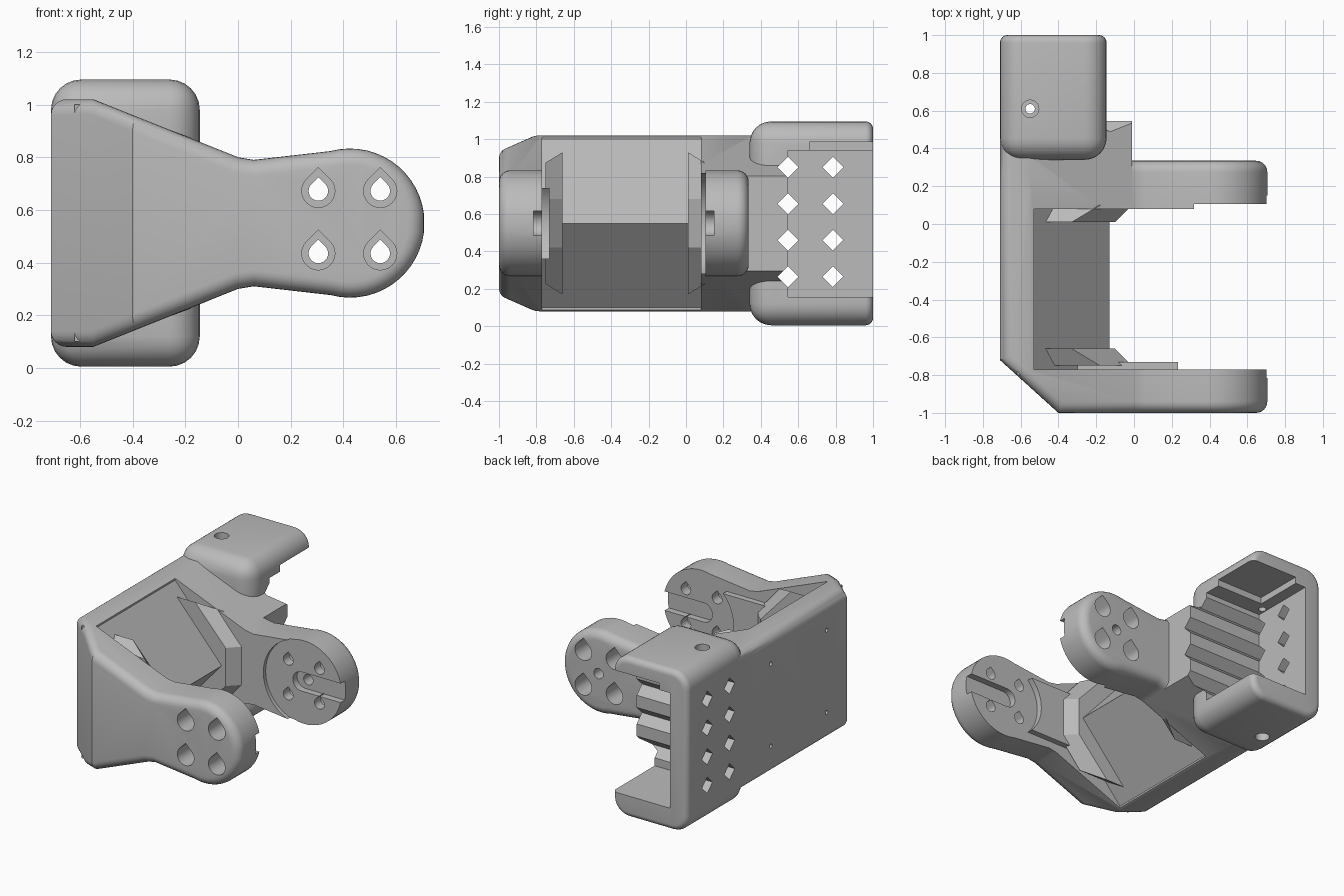
import bpy, bmesh
from math import pi, sin, cos, radians
from mathutils import Vector

cube = bpy.data.objects.get("Cube")
if cube:
    bpy.data.objects.remove(cube, do_unlink=True)

MID = 0.55            # height of the symmetry plane
HUB = (0.425, MID)    # centre of the round arm ends

grey = bpy.data.materials.new("plain grey")
grey.use_nodes = True
grey.diffuse_color = (0.5, 0.5, 0.5, 1)
grey.node_tree.nodes["Principled BSDF"].inputs["Base Color"].default_value = (0.5, 0.5, 0.5, 1)


def to_object(bm, name):
    bmesh.ops.recalc_face_normals(bm, faces=bm.faces)
    mesh = bpy.data.meshes.new(name)
    bm.to_mesh(mesh)
    bm.free()
    ob = bpy.data.objects.new(name, mesh)
    bpy.context.collection.objects.link(ob)
    return ob


def prism_bm(points, y0, y1, far_points=None):
    """Extrude an x-z outline along y, or loft it to a second outline."""
    bm = bmesh.new()
    a = [bm.verts.new((x, y0, z)) for x, z in points]
    b = [bm.verts.new((x, y1, z)) for x, z in far_points or points]
    bm.faces.new(a)
    bm.faces.new(b[::-1])
    for i in range(len(a)):
        j = (i + 1) % len(a)
        bm.faces.new((a[i], b[i], b[j], a[j]))
    bmesh.ops.recalc_face_normals(bm, faces=bm.faces)
    return bm


def prism(name, *args):
    return to_object(prism_bm(*args), name)


def round_edges(bm, radius, rule):
    edges = [e for e in bm.edges if e.calc_face_angle(0) > 1 and rule(e)]
    bmesh.ops.bevel(bm, geom=edges, offset=radius, segments=6, profile=0.5,
                    affect='EDGES', clamp_overlap=False)


def box_bm(lo, hi):
    x0, z0, x1, z1 = lo[0], lo[2], hi[0], hi[2]
    return prism_bm([(x0, z0), (x1, z0), (x1, z1), (x0, z1)], lo[1], hi[1])


def box(name, lo, hi):
    return to_object(box_bm(lo, hi), name)


def rod(name, start, end, radius, sides=32):
    start, end = Vector(start), Vector(end)
    axis = end - start
    bpy.ops.mesh.primitive_cylinder_add(vertices=sides, radius=radius, depth=axis.length,
                                        location=(start + end) / 2)
    ob = bpy.context.object
    ob.name = name
    if abs(axis.x) > 0:
        ob.rotation_euler = (0, pi / 2, 0)
    elif abs(axis.y) > 0:
        ob.rotation_euler = (pi / 2, 0, 0)
    return ob


def mirrored(upper):
    """Complete an outline from its upper half."""
    return upper + [(x, 2 * MID - z) for x, z in reversed(upper)]


def teardrop(x, z, r):
    ring = [radians(45 - 15 * i) for i in range(19)]
    return [(x, z + r * 1.414)] + [(x + r * cos(t), z + r * sin(t)) for t in ring]


# Side outline: wide wall, tapering to a neck, then a round end
taper = [(-0.71, 1.02), (-0.55, 1.02)]
arc = [(HUB[0] + 0.283 * cos(radians(t)), MID + 0.283 * sin(radians(t)))
       for t in range(105, 0, -7)]
outline = mirrored(taper + [(0.0, 0.80), (0.06, 0.79)] + arc)

# Main body with a chamfered front corner and rounded rim
bm = prism_bm(outline, -1.0, 0.335)
cut = bmesh.ops.bisect_plane(bm, geom=bm.verts[:] + bm.edges[:] + bm.faces[:],
                             plane_co=(-0.71, -0.72, 0), plane_no=(-0.28, -0.31, 0),
                             clear_outer=True)
bmesh.ops.contextual_create(bm, geom=[g for g in cut["geom_cut"]
                                      if isinstance(g, bmesh.types.BMEdge)])
bmesh.ops.recalc_face_normals(bm, faces=bm.faces)
round_edges(bm, 0.06, lambda e: True)
bracket = to_object(bm, "bracket")
bracket.data.materials.append(grey)


def combine(other, operation):
    mod = bracket.modifiers.new("combine", 'BOOLEAN')
    mod.operation = operation
    mod.solver = 'EXACT'
    mod.object = other
    other.hide_render = True
    bpy.context.view_layer.objects.active = bracket
    bpy.ops.object.modifier_apply(modifier=mod.name)
    bpy.data.objects.remove(other, do_unlink=True)


def add(ob):
    combine(ob, 'UNION')


def cut_out(ob):
    combine(ob, 'DIFFERENCE')


# Opening between the two arms
cut_out(box("arm_gap", (-0.53, -0.77, -1), (2, 0.08, 2)))

# Ridged inner wall and the sloped gussets at both of its ends
add(prism("wall_ridge", mirrored([(-0.62, 1.0), (-0.53, 1.0), (-0.13, MID)])[:-2]
          + [(-0.53, 0.1), (-0.62, 0.1)], -0.8, 0.1))
inner = mirrored([(-0.6, 0.93), (-0.33, 0.93), (-0.10, 0.68)])
outer = mirrored([(-0.6, 0.875), (-0.18, 0.875), (-0.01, 0.68)])
add(prism("rear_gusset", inner, 0.01, 0.1, outer))
add(prism("front_gusset", inner, -0.66, -0.75, outer))
add(box("front_arm_pad", (-0.3, -0.8, 0.36), (0.3, -0.73, 0.74)))

# Tapered block behind the rear arm
bm = prism_bm(mirrored(taper + [(-0.01, 0.804)]), 0.1, 0.545)
round_edges(bm, 0.06, lambda e: all(v.co.x < -0.6 for v in e.verts)
            and abs(e.verts[0].co.y - e.verts[1].co.y) > 0.1)
add(to_object(bm, "taper_block"))

# Rounded socket with an open end
bm = box_bm((-0.71, 0.34, 0.005), (-0.145, 1.0, 1.095))
round_edges(bm, 0.115, lambda e: not all(v.co.y > 0.99 for v in e.verts))
round_edges(bm, 0.04, lambda e: all(v.co.y > 0.99 for v in e.verts))
add(to_object(bm, "socket"))
cut_out(box("socket_opening", (-0.58, 0.545, 0.155), (0.5, 1.5, 0.94)))
cut_out(box("flange_recess", (-0.5, 0.66, 0.9), (0.5, 1.5, 0.985)))

# Diamond holes; the first column also forms the grooves of the socket floor
for y in (0.545, 0.785):
    for i in range(4):
        z = 0.265 + 0.195 * i
        cut_out(rod("diamond_hole", (-1, y, z), (0.5, y, z), 0.056, 4))

# Screw holes through the flanges, countersunk outside
cut_out(rod("flange_hole", (-0.55, 0.61, -0.2), (-0.55, 0.61, 1.3), 0.025))
for z0, z1 in ((-0.1, 0.06), (1.04, 1.2)):
    cut_out(rod("flange_counterbore", (-0.55, 0.61, z0), (-0.55, 0.61, z1), 0.046))

# Small pilot holes in the outer wall
for y in (-0.5, 0.1):
    for z in (0.27, 0.83):
        cut_out(rod("pilot_hole", (-0.9, y, z), (-0.6, y, z), 0.014, 16))

# Round seats and slots on the inner faces of the arms
for y0, y1, r in ((-0.77, -0.6, 0.27), (0.0, 0.105, 0.29)):
    cut_out(rod("arm_seat", (HUB[0], y0, MID), (HUB[0], y1, MID), r, 64))
slot = [(1, MID + 0.065), (1, MID - 0.065)] + [
    (HUB[0] - 0.02 + 0.065 * cos(radians(t)), MID + 0.065 * sin(radians(t)))
    for t in range(270, 89, -15)]
for y0, y1 in ((-0.815, -0.7), (0.05, 0.15)):
    cut_out(prism("arm_slot", slot, y0, y1))
cut_out(rod("hub_hole", (HUB[0], 0, MID), (HUB[0], 0.5, MID), 0.035))

# Teardrop bolt holes with counterbores on the outside of each arm
for x in (0.305, 0.54):
    for z in (0.435, 0.672):
        for y0, y1, r in ((-1.1, -0.84, 0.063), (-1.1, -0.6, 0.037),
                          (0.17, 0.5, 0.063), (0.0, 0.5, 0.037)):
            cut_out(prism("bolt_hole", teardrop(x, z, r), y0, y1))

bpy.ops.object.select_all(action='DESELECT')
bracket.select_set(True)
bpy.context.view_layer.objects.active = bracket
bpy.ops.object.shade_smooth_by_angle(angle=radians(30))
